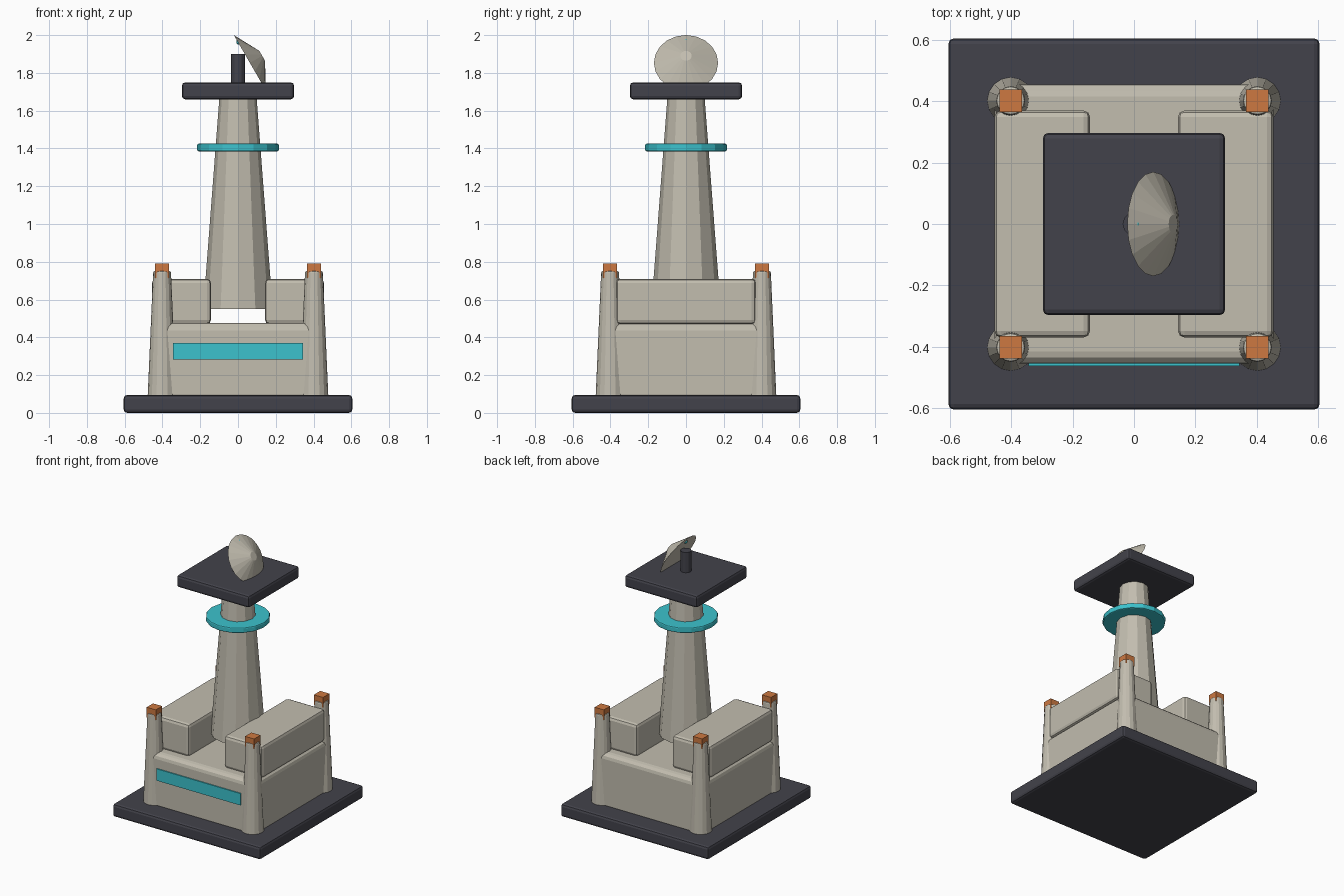
import bpy
import math

cube = bpy.data.objects.get("Cube")
if cube:
    bpy.data.objects.remove(cube, do_unlink=True)


def material(name, rgb):
    mat = bpy.data.materials.new(name)
    mat.use_nodes = True
    mat.diffuse_color = (*rgb, 1)
    mat.node_tree.nodes["Principled BSDF"].inputs["Base Color"].default_value = (*rgb, 1)
    return mat


STONE = material("warm_grey", (0.54, 0.51, 0.43))
DARK = material("charcoal", (0.055, 0.055, 0.07))
TEAL = material("teal", (0.045, 0.54, 0.61))
ORANGE = material("orange", (0.61, 0.19, 0.053))


def finish(name, mat, bevel=0, segments=2):
    obj = bpy.context.object
    obj.name = name
    obj.data.materials.append(mat)
    if bevel:
        mod = obj.modifiers.new("bevel", "BEVEL")
        mod.width = bevel
        mod.segments = segments
        mod.limit_method = "ANGLE"
        mod.angle_limit = math.radians(40)
    return obj


def box(name, mat, low, high, bevel=0, segments=2):
    centre = [(a + b) / 2 for a, b in zip(low, high)]
    bpy.ops.mesh.primitive_cube_add(size=1, location=centre)
    obj = bpy.context.object
    for v in obj.data.vertices:
        v.co = [c * (b - a) for c, a, b in zip(v.co, low, high)]
    return finish(name, mat, bevel, segments)


def taper(name, mat, x, y, z0, z1, r0, r1, sides, bevel=0):
    bpy.ops.mesh.primitive_cone_add(vertices=sides, radius1=r0, radius2=r1,
                                    depth=z1 - z0, location=(x, y, (z0 + z1) / 2))
    return finish(name, mat, bevel)


# Ground slab and main body with its front light strip
box("base_slab", DARK, (-0.605, -0.605, 0), (0.605, 0.605, 0.095), 0.018)
box("main_body", STONE, (-0.455, -0.455, 0.06), (0.455, 0.455, 0.477), 0.04, 3)
box("front_strip", TEAL, (-0.343, -0.463, 0.283), (0.343, -0.454, 0.37))

# Side blocks and corner pylons
for side, sx in (("left", 1), ("right", -1)):
    xs = sorted((sx * 0.143, sx * 0.455))
    box(side + "_block", STONE, (xs[0], -0.37, 0.47), (xs[1], 0.37, 0.71), 0.022)
    for end, sy in (("front", -1), ("back", 1)):
        x, y = sx * 0.402, sy * 0.402
        label = f"{end}_{side}_pylon"
        taper(label, STONE, x, y, 0.07, 0.75, 0.077, 0.047, 16, 0.008)
        box(label + "_cap", ORANGE, (x - 0.037, y - 0.037, 0.715),
            (x + 0.037, y + 0.037, 0.79))

# Tower, ring and top platform
taper("tower", STONE, 0, 0, 0.55, 1.69, 0.184, 0.097, 12)
taper("tower_ring", TEAL, 0, 0, 1.385, 1.425, 0.216, 0.216, 16, 0.008)
box("top_platform", DARK, (-0.297, -0.297, 1.66), (0.297, 0.297, 1.75), 0.018)

# Antenna post, tilted dish and its small receiver
taper("dish_post", DARK, 0, 0, 1.72, 1.9, 0.037, 0.037, 12)
tilt = math.radians(60)
dish = taper("dish", STONE, 0, 0, 0, 0.075, 0.17, 0.03, 20)
dish.rotation_euler.y = tilt
dish.location = (0.063 + 0.0375 * math.sin(tilt), 0, 1.853 + 0.0375 * math.cos(tilt))
bpy.ops.mesh.primitive_uv_sphere_add(segments=10, ring_count=6, radius=0.016,
                                     location=(0.006, 0, 1.965))
finish("receiver", TEAL)
